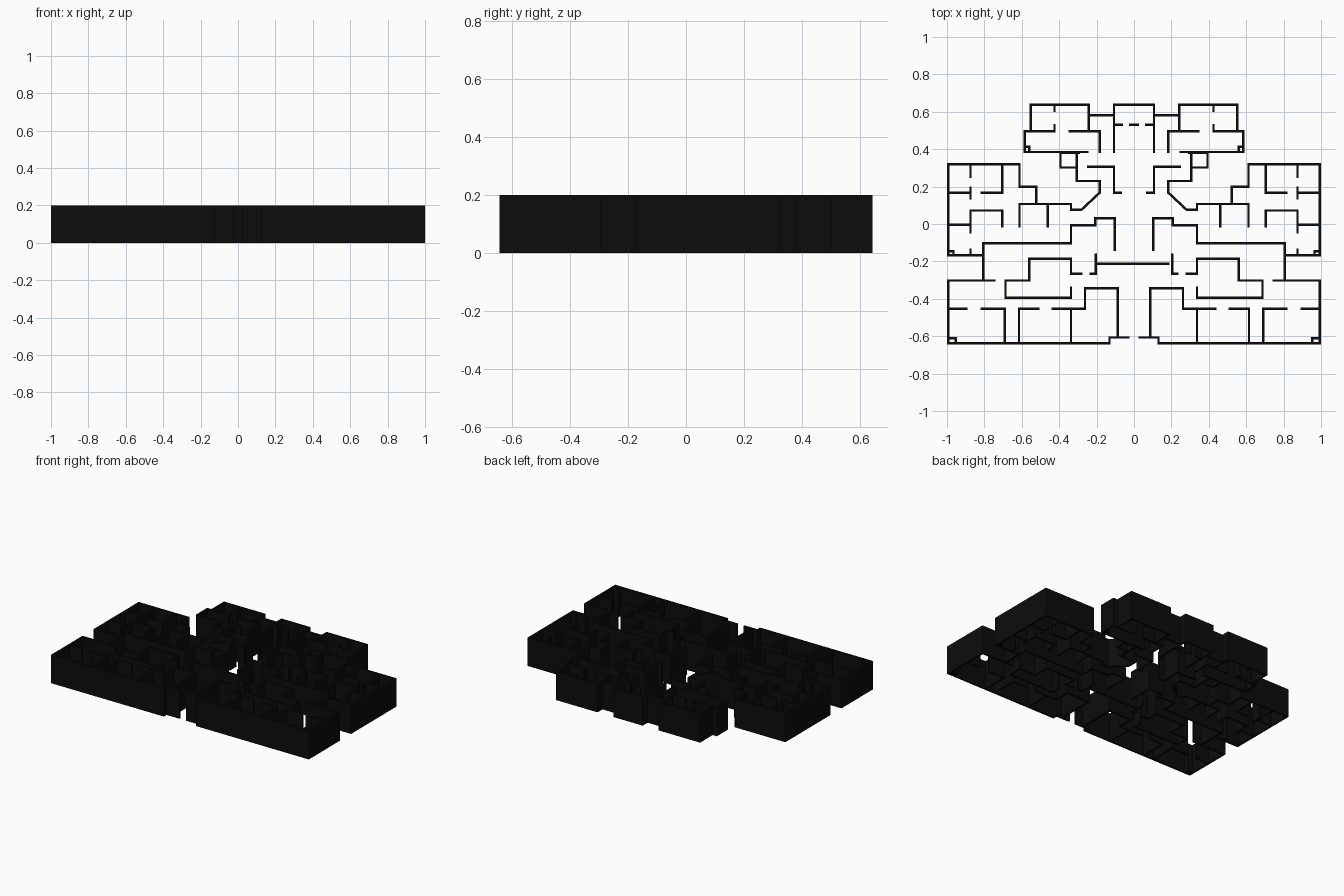
import bpy, bmesh
from mathutils import Vector

if "Cube" in bpy.data.objects:
    bpy.data.objects.remove(bpy.data.objects["Cube"])

HEIGHT, THICK = 0.2, 0.013
EX, EY = 0.9935, 0.6365   # centre lines of the outermost walls

black = bpy.data.materials.new("wall black")
black.diffuse_color = (0.0038, 0.0038, 0.0038, 1)
black.use_nodes = True
black.node_tree.nodes["Principled BSDF"].inputs["Base Color"].default_value = black.diffuse_color


def add_wall(bm, path):
    """Extrude a mitred wall of constant thickness along an open path."""
    pts = [Vector(p) for p in path]
    dirs = [(b - a).normalized() for a, b in zip(pts, pts[1:])]
    normals = [Vector((-d.y, d.x)) for d in dirs]
    rings = []
    for i, p in enumerate(pts):
        n0, n1 = normals[max(i - 1, 0)], normals[min(i, len(normals) - 1)]
        off = (n0 + n1) * (THICK / 2 / (1 + n0.dot(n1)))
        rings.append([bm.verts.new((q.x, q.y, z)) for q, z in
                      ((p + off, 0), (p - off, 0), (p - off, HEIGHT), (p + off, HEIGHT))])
    for a, b in zip(rings, rings[1:]):
        for k in range(4):
            bm.faces.new((a[k], a[(k + 1) % 4], b[(k + 1) % 4], b[k]))
    bm.faces.new(rings[0])
    bm.faces.new(rings[-1])


def build(name, paths, mirrored=True):
    bm = bmesh.new()
    for path in paths:
        add_wall(bm, path)
        if mirrored:
            add_wall(bm, [(-x, y) for x, y in path])
    bmesh.ops.recalc_face_normals(bm, faces=bm.faces)
    mesh = bpy.data.meshes.new(name)
    bm.to_mesh(mesh)
    bm.free()
    mesh.materials.append(black)
    bpy.context.collection.objects.link(bpy.data.objects.new(name, mesh))


def h(y, x0, x1):
    return [(x0, y), (x1, y)]


def v(x, y0, y1):
    return [(x, y0), (x, y1)]


# Rear apartments
build("rear_outer_walls", [
    [(-.243, .497), (-.243, EY), (-.553, EY), (-.553, .497)],
    [(-.42, .497), (-.585, .497), (-.585, .385), (-.243, .385)],
    [(-.35, .497), (-.184, .497), (-.184, .38)],
    h(.582, -.243, -.107),
])
build("rear_partitions", [
    v(-.425, EY, .60), v(-.425, .535, .497),
    [(-.585, .412), (-.56, .412), (-.56, .385)],
])

# Rear centre room
build("rear_centre_room", [
    [(0, EY), (-.107, EY), (-.107, .38)],
    h(.53, -.107, -.06), h(.53, -.027, 0),
])

# Walls around the rear hall, with the diagonal corners
build("hall_walls", [
    [(-.393, .385), (-.393, .302), (-.307, .302)],
    h(.38, -.393, -.29),
    [(-.307, .38), (-.307, .23), (-.184, .23), (-.184, .167), (-.28, .077),
     (-.337, .077), (-.337, .107), (-.612, .107), (-.612, -.02)],
    v(-.462, .107, -.02),
    [(-.25, .305), (-.107, .305), (-.107, .167), (-.065, .167)],
])

# Side wings
build("wing_outer_walls", [
    [(-.522, .107), (-.522, .2), (-.612, .2), (-.612, .32), (-EX, .32),
     (-EX, -.168), (-.805, -.168)],
    [(-.74, -.302), (-.805, -.302), (-.805, -.103), (-.337, -.103), (-.337, -.006),
     (-.207, -.006), (-.207, .03), (-.102, .03), (-.102, -.145)],
])
build("wing_partitions", [
    v(-.874, .32, .245), v(-.874, .2, .13), h(.167, -EX, -.874),
    [(-.705, .32), (-.705, .167), (-.82, .167)],
    h(-.003, -EX, -.874),
    [(-.874, -.05), (-.874, .072), (-.705, .072), (-.705, -.02)],
    v(-.874, -.13, -.168),
    [(-EX, -.145), (-.965, -.145), (-.965, -.168)],
])

# Front apartments
build("front_outer_walls", [
    [(-.8, -.302), (-EX, -.302), (-EX, -EY), (-.131, -EY), (-.131, -.607), (-.025, -.607)],
    [(-.337, -EY), (-.337, -.452), (-.262, -.452), (-.262, -.343), (-.088, -.343),
     (-.088, -.607)],
])
build("front_partitions", [
    h(-.452, -EX, -.89),
    [(-.82, -.452), (-.69, -.452), (-.69, -EY)],
    [(-.505, -.452), (-.615, -.452), (-.615, -EY)],
    h(-.452, -.44, -.337),
    [(-EX, -.61), (-.953, -.61), (-.953, -EY)],
])
build("front_corridor_walls", [
    [(-.337, -.335), (-.337, -.395), (-.687, -.395), (-.687, -.302), (-.56, -.302),
     (-.56, -.185), (-.337, -.185), (-.337, -.267), (-.275, -.267)],
    [(-.238, -.267), (-.204, -.267), (-.204, -.158)],
])

# Lobby back wall
build("lobby_wall", [h(-.212, -.204, .19)], mirrored=False)
